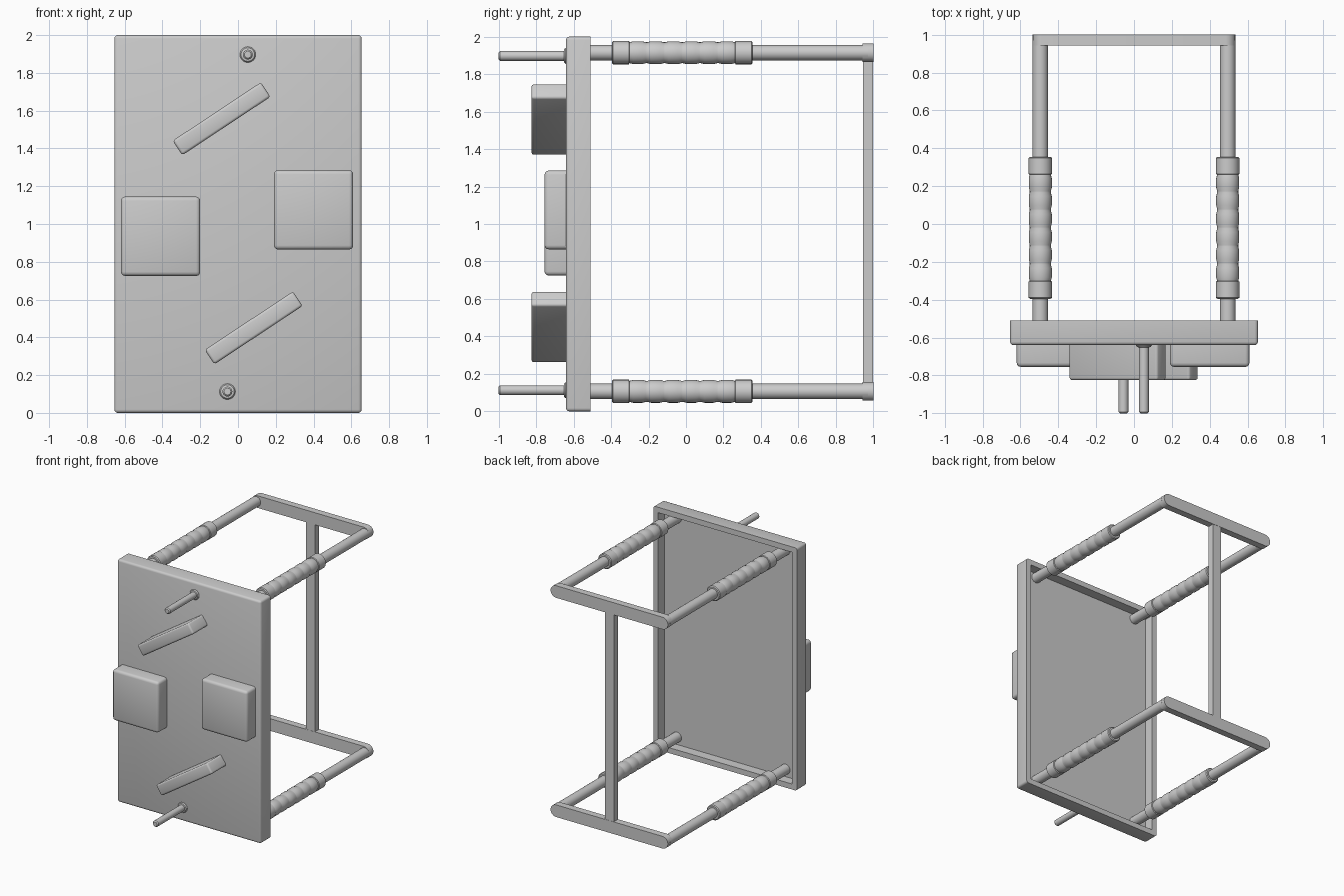
import bpy
import bmesh
import math
from mathutils import Matrix, Vector

cube = bpy.data.objects.get("Cube")
if cube:
    bpy.data.objects.remove(cube, do_unlink=True)

grey = bpy.data.materials.new("light_grey")
grey.use_nodes = True
colour = (0.6, 0.6, 0.6, 1)
grey.diffuse_color = colour
grey.node_tree.nodes["Principled BSDF"].inputs["Base Color"].default_value = colour


def finish(name, bm):
    bmesh.ops.recalc_face_normals(bm, faces=bm.faces)
    mesh = bpy.data.meshes.new(name)
    bm.to_mesh(mesh)
    bm.free()
    mesh.materials.append(grey)
    obj = bpy.data.objects.new(name, mesh)
    bpy.context.collection.objects.link(obj)
    bpy.ops.object.select_all(action="DESELECT")
    obj.select_set(True)
    bpy.context.view_layer.objects.active = obj
    bpy.ops.object.shade_smooth_by_angle(angle=math.radians(35))
    return obj


def box_mesh(size, centre, tilt=0):
    bm = bmesh.new()
    place = Matrix.Translation(centre) @ Matrix.Rotation(-tilt, 4, "Y")
    bmesh.ops.create_cube(bm, size=1, matrix=place @ Matrix.Diagonal((*size, 1)))
    return bm


def soften_front(bm, width):
    # Round every edge except those lying on the rear face
    bm.normal_update()
    rear = max(v.co.y for v in bm.verts)
    edges = [e for e in bm.edges if min(v.co.y for v in e.verts) < rear - 0.001]
    bmesh.ops.bevel(bm, geom=edges, offset=width, segments=3, profile=0.5,
                    affect="EDGES", clamp_overlap=True)


def turned(name, x, z, profile, sides=24):
    # Revolve (y, radius) pairs about an axis running front to back
    bm = bmesh.new()
    rings = []
    for y, r in profile:
        rings.append([bm.verts.new((x + r * math.cos(a), y, z + r * math.sin(a)))
                      for a in (math.tau * i / sides for i in range(sides))])
    for a, b in zip(rings, rings[1:]):
        for i in range(sides):
            j = (i + 1) % sides
            bm.faces.new((a[i], a[j], b[j], b[i]))
    bm.faces.new(rings[0])
    bm.faces.new(rings[-1])
    return finish(name, bm)


# Panel: shallow tray, open at the back
panel = box_mesh((1.31, 0.13, 2), (0, -0.575, 1))
soften_front(panel, 0.018)
panel.normal_update()
back = max(panel.faces, key=lambda f: f.calc_center_median().y)
bmesh.ops.inset_region(panel, faces=[back], thickness=0.045)
floor = bmesh.ops.extrude_discrete_faces(panel, faces=[back])["faces"][0]
bmesh.ops.translate(panel, verts=floor.verts, vec=(0, -0.08, 0))
finish("panel", panel)

# Raised square pads and slanted ridges on the panel front
for name, x, z in (("pad_right", -0.41, 0.935), ("pad_left", 0.4, 1.075)):
    pad = box_mesh((0.42, 0.13, 0.42), (x, -0.69, z))
    soften_front(pad, 0.022)
    finish(name, pad)
for name, x, z in (("ridge_upper", -0.087, 1.557), ("ridge_lower", 0.083, 0.45)):
    ridge = box_mesh((0.56, 0.2, 0.092), (x, -0.725, z), math.radians(33.5))
    soften_front(ridge, 0.014)
    finish(name, ridge)

# Front pins with a small collar at the root
for name, x, z in (("pin_upper", 0.052, 1.897), ("pin_lower", -0.056, 0.113)):
    turned(name, x, z, [(-1, 0.018), (-0.992, 0.026), (-0.652, 0.026),
                        (-0.65, 0.036), (-0.642, 0.042), (-0.62, 0.042)])

# Ribbed grip profile: plain collar at each end, shallow bulges between
START, END, COLLAR, RIBS = -0.395, 0.355, 0.09, 6
grip = [(START, 0.055), (START + 0.006, 0.062), (START + COLLAR, 0.062)]
pitch = (END - START - 2 * COLLAR) / RIBS
for i in range(RIBS):
    y = START + COLLAR + i * pitch
    grip += [(y + 0.004, 0.056), (y + pitch * 0.25, 0.061),
             (y + pitch * 0.75, 0.061), (y + pitch - 0.004, 0.056)]
grip += [(END - COLLAR, 0.062), (END - 0.006, 0.062), (END, 0.055)]

# Upper and lower handles: two rods with grips and a round-ended crossbar
LEVELS = (("upper", 1.914), ("lower", 0.107))
for level, z in LEVELS:
    for side, x in (("left", 0.495), ("right", -0.495)):
        turned(f"rod_{level}_{side}", x, z, [(-0.595, 0.041), (0.97, 0.041)])
        turned(f"grip_{level}_{side}", x, z, grip)
    bar = bmesh.new()
    outline = []
    for centre, start in ((0.485, -math.pi / 2), (-0.485, math.pi / 2)):
        for i in range(13):
            a = start + math.pi * i / 12
            outline.append(bar.verts.new((centre + 0.05 * math.cos(a), 0.943,
                                          z + 0.05 * math.sin(a))))
    face = bar.faces.new(outline)
    grown = bmesh.ops.extrude_face_region(bar, geom=[face])["geom"]
    bmesh.ops.translate(bar, vec=(0, 0.057, 0),
                        verts=[v for v in grown if isinstance(v, bmesh.types.BMVert)])
    finish(f"crossbar_{level}", bar)

# Upright joining the two crossbars
low, high = LEVELS[1][1], LEVELS[0][1]
finish("upright", box_mesh((0.08, 0.054, high - low), (0, 0.971, (low + high) / 2)))
